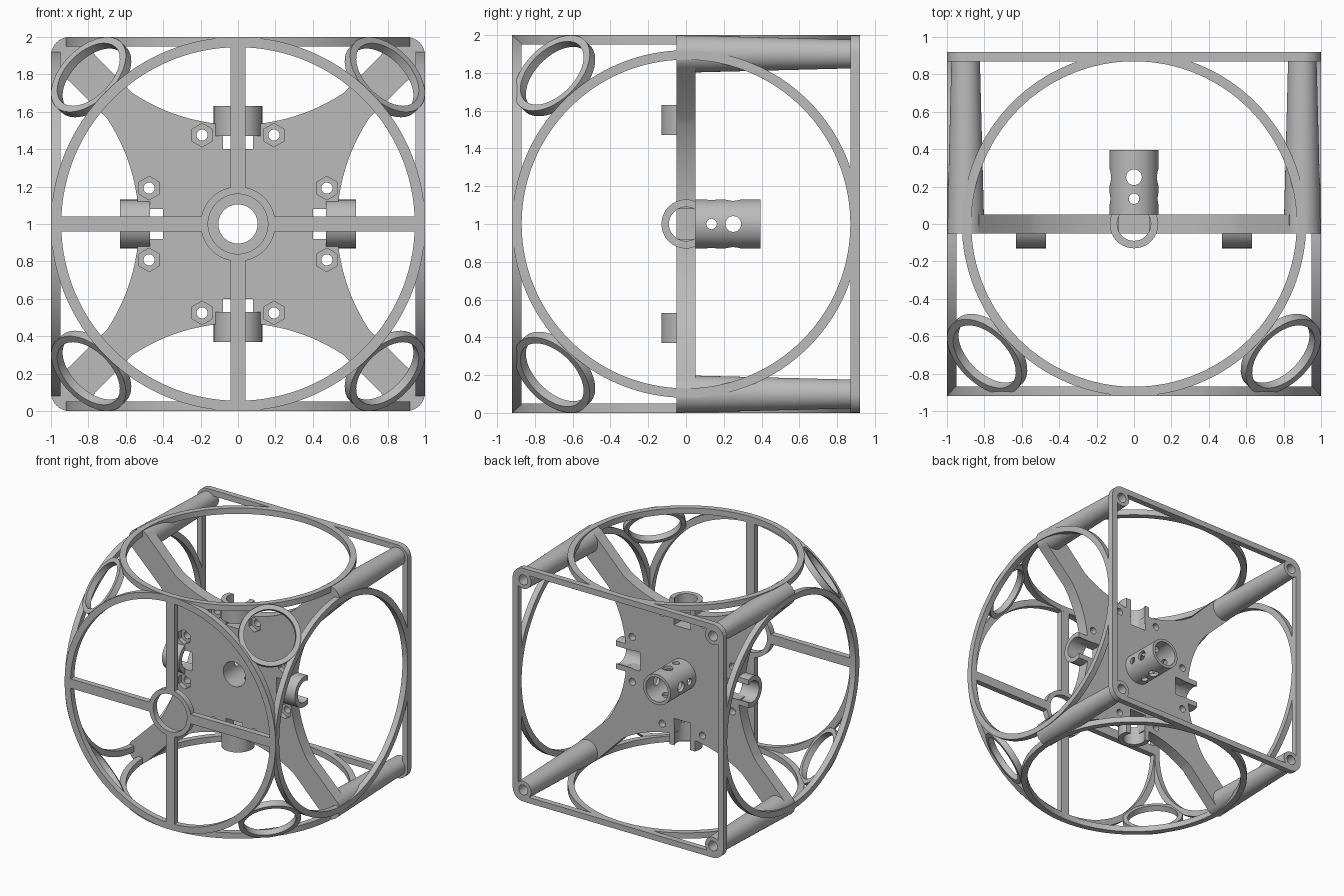
import bpy, bmesh, math
from math import sin, cos, pi, radians
from mathutils import Matrix, Vector

cube = bpy.data.objects.get("Cube")
if cube:
    bpy.data.objects.remove(cube, do_unlink=True)

grey = bpy.data.materials.new("plain grey")
grey.use_nodes = True
grey.diffuse_color = (0.5, 0.5, 0.5, 1)
grey.node_tree.nodes["Principled BSDF"].inputs["Base Color"].default_value = (0.5, 0.5, 0.5, 1)

CENTRE = Matrix.Translation((0, 0, 1))    # parts are built around the middle of the cage
QUARTERS = [Matrix.Rotation(k * pi / 2, 4, 'Y') for k in range(4)]
X, Y, Z = Vector((1, 0, 0)), Vector((0, 1, 0)), Vector((0, 0, 1))


def finish(bm, name, matrix):
    bmesh.ops.remove_doubles(bm, verts=bm.verts, dist=1e-5)
    bmesh.ops.recalc_face_normals(bm, faces=bm.faces)
    mesh = bpy.data.meshes.new(name)
    bm.to_mesh(mesh)
    bm.free()
    mesh.transform(CENTRE @ matrix)
    mesh.materials.append(grey)
    ob = bpy.data.objects.new(name, mesh)
    bpy.context.collection.objects.link(ob)
    smooth(mesh)
    return ob


def smooth(mesh):
    mesh.polygons.foreach_set("use_smooth", [True] * len(mesh.polygons))
    mesh.set_sharp_from_angle(angle=radians(30))


def lathe(name, profile, axis=Y, loc=(0, 0, 0), seg=32, closed=False):
    """Turn (radius, height) points around an axis."""
    bm = bmesh.new()
    rows = [[bm.verts.new((r * cos(2 * pi * i / seg), r * sin(2 * pi * i / seg), h))
             for i in range(seg)] for r, h in profile]
    pairs = list(zip(rows, rows[1:])) + ([(rows[-1], rows[0])] if closed else [])
    for a, b in pairs:
        for i in range(seg):
            j = (i + 1) % seg
            bm.faces.new((a[i], a[j], b[j], b[i]))
    return finish(bm, name, Matrix.Translation(loc) @ axis.to_track_quat('Z', 'X').to_matrix().to_4x4())


def tube(name, outer, inner, h0, h1, axis=Y, loc=(0, 0, 0), seg=96):
    return lathe(name, [(outer, h0), (outer, h1), (inner, h1), (inner, h0)], axis, loc, seg, True)


def rod(name, r, h0, h1, axis=Y, loc=(0, 0, 0), seg=32):
    return lathe(name, [(0, h0), (r, h0), (r, h1), (0, h1)], axis, loc, seg)


def prism(name, loop, y0, y1, matrix=Matrix()):
    """Extrude an outline in the x-z plane along y."""
    bm = bmesh.new()
    face = bm.faces.new([bm.verts.new((a, y0, b)) for a, b in loop])
    ext = bmesh.ops.extrude_face_region(bm, geom=[face])["geom"]
    bmesh.ops.translate(bm, vec=(0, y1 - y0, 0), verts=[v for v in ext if isinstance(v, bmesh.types.BMVert)])
    return finish(bm, name, matrix)


def box(name, x0, x1, y0, y1, z0, z1, matrix=Matrix()):
    return prism(name, [(x0, z0), (x1, z0), (x1, z1), (x0, z1)], y0, y1, matrix)


def cut(ob, cutters):
    for c in cutters:
        c.hide_render = True
        mod = ob.modifiers.new("cut", 'BOOLEAN')
        mod.operation, mod.solver, mod.object = 'DIFFERENCE', 'EXACT', c
    deps = bpy.context.evaluated_depsgraph_get()
    mesh = bpy.data.meshes.new_from_object(ob.evaluated_get(deps))
    ob.modifiers.clear()
    ob.data = mesh
    smooth(mesh)
    for c in cutters:
        bpy.data.objects.remove(c, do_unlink=True)


# Central plate: four arms with hollow arcs between them
outline = []
for k in range(4):
    c, s = cos(k * pi / 2), sin(k * pi / 2)
    side = [(0.97, -0.83)]
    for i in range(25):
        t = radians(33.6) * (i / 12 - 1)
        side.append((1.55 - 1.02 * cos(t), 1.02 * sin(t)))
    side.append((0.97, 0.83))
    outline += [(a * c - b * s, a * s + b * c) for a, b in side]
plate = prism("centre_plate", outline, -0.05, 0.05)

# Plate openings: centre bore, edge notches, bolt holes with hexagon pockets
cutters = [rod("bore_cutter", 0.105, -0.2, 0.2, seg=48)]
for q in QUARTERS:
    cutters.append(box("notch_cutter", 0.4, 0.7, -0.2, 0.2, -0.08, 0.08, q))
    for s in (-1, 1):
        p = q @ Vector((0.475, 0, s * 0.192))
        cutters.append(lathe("nut_cutter", [(0, -0.2), (0.063, -0.2), (0.063, -0.01), (0, -0.01)], Y, p, 6))
        cutters.append(rod("bolt_cutter", 0.03, -0.1, 0.2, Y, p, 24))
cut(plate, cutters)

# Open clips at the four edge notches
def arc(r, n=24):
    a = math.asin(0.05 / r)
    return [(r * cos(t), r * sin(t)) for t in (a - (pi + 2 * a) * i / n for i in range(n + 1))]

clip = arc(0.13) + arc(0.09)[::-1]
lay = Matrix(((0, 1, 0, 0), (0, 0, 1, 0), (1, 0, 0, 0), (0, 0, 0, 1)))
for q in QUARTERS:
    prism("edge_clip", clip, 0.47, 0.63, q @ lay)

# Centre socket with cross holes
socket = tube("centre_socket", 0.13, 0.105, 0.045, 0.395, seg=48)
cut(socket, [rod("cross_cutter", r, -0.3, 0.3, axis, (0, y, 0), 24)
             for axis in (X, Z) for y, r in ((0.135, 0.028), (0.25, 0.042))])

# Front ring with hub and cross bars
tube("front_ring", 1.0, 0.945, -0.92, -0.87, seg=128)
tube("front_hub", 0.2, 0.16, -0.92, -0.87, seg=64)
for q in QUARTERS:
    box("front_bar", 0.17, 0.96, -0.92, -0.87, -0.04, 0.04, q)

# Side, top and bottom rings
for name, axis in (("left", X), ("right", -X), ("top", Z), ("bottom", -Z)):
    tube(name + "_ring", 0.92, 0.87, 0.95, 1.0, axis, seg=128)

# Corner posts and the small slanted rings in front of them
for sx in (-1, 1):
    for sz in (-1, 1):
        lathe("corner_post", [(0, -0.05), (0.1, -0.05), (0.075, 0.92), (0.042, 0.92), (0.042, 0.6), (0, 0.6)],
              Y, (sx * 0.9, 0, sz * 0.9), 40)
        tube("corner_ring", 0.245, 0.205, -0.025, 0.025, Vector((sx, -1, sz)).normalized(),
             (sx * 0.785, -0.695, sz * 0.785), 64)

# Square back frame with rounded corners
def rounded(r, y):
    pts = []
    for k in range(4):
        mid = k * pi / 2 + pi / 4
        cx, cz = 0.9 * math.copysign(1, cos(mid)), 0.9 * math.copysign(1, sin(mid))
        for i in range(9):
            t = (k + i / 8) * pi / 2
            pts.append((cx + r * cos(t), y, cz + r * sin(t)))
    return pts

bm = bmesh.new()
rows = [[bm.verts.new(p) for p in rounded(r, y)]
        for r, y in ((0.1, 0.87), (0.1, 0.92), (0.05, 0.92), (0.05, 0.87))]
for a, b in zip(rows, rows[1:] + rows[:1]):
    for i in range(len(a)):
        j = (i + 1) % len(a)
        bm.faces.new((a[i], a[j], b[j], b[i]))
finish(bm, "back_frame", Matrix())
